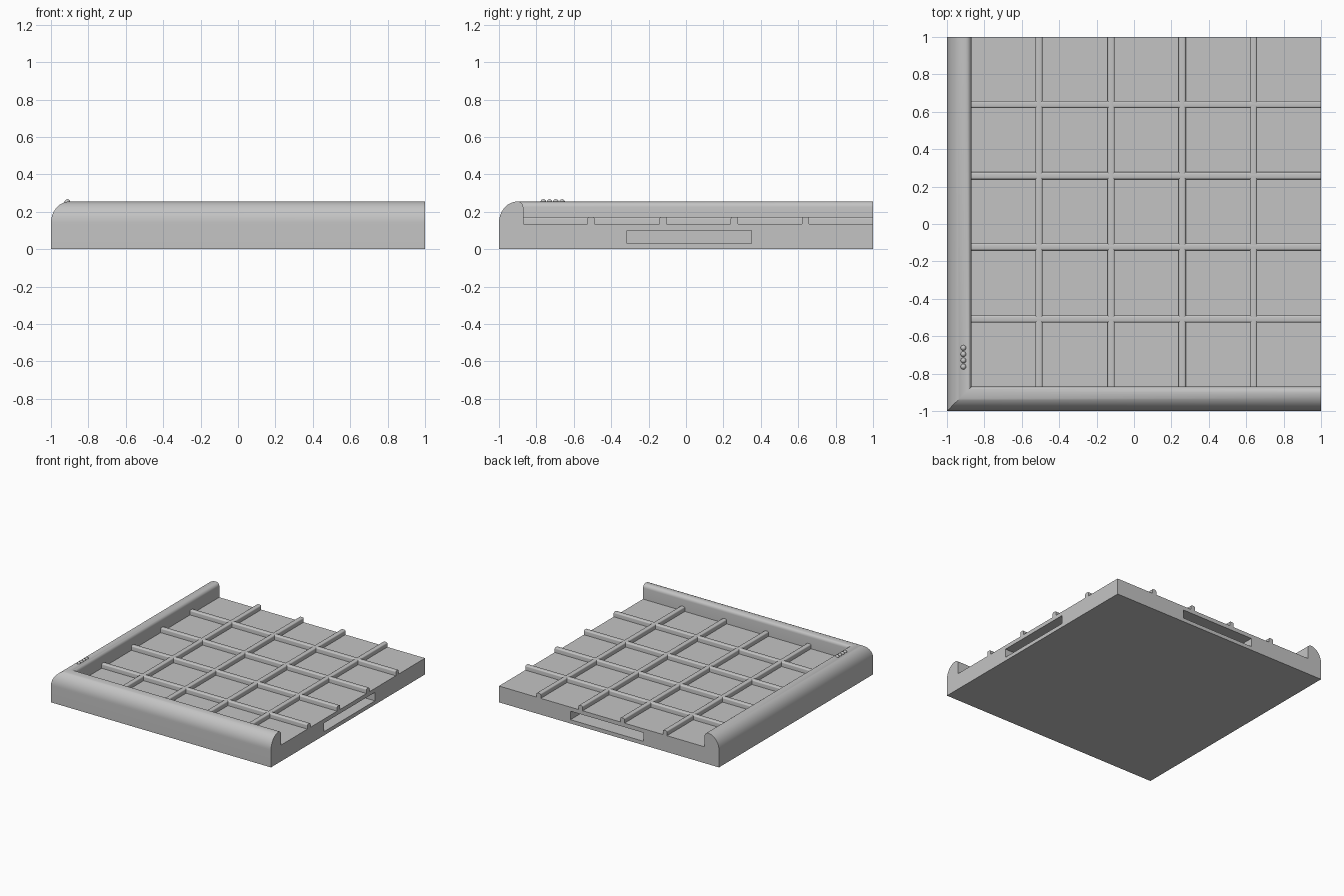
import bpy
import bmesh
from math import sin, cos, pi

FLOOR = 0.134      # height of the tile floor
RIM = 0.13         # rim width
TOP = 0.255        # rim height
RIBS = (-0.508, -0.122, 0.258, 0.639)

cube = bpy.data.objects.get("Cube")
if cube:
    bpy.data.objects.remove(cube, do_unlink=True)

grey = bpy.data.materials.new("plain_grey")
grey.use_nodes = True
colour = (0.55, 0.55, 0.55, 1)
grey.diffuse_color = colour
shader = next(n for n in grey.node_tree.nodes if n.type == 'BSDF_PRINCIPLED')
shader.inputs["Base Color"].default_value = colour


def finish(name, bm, angle=0.6):
    """Turn a bmesh into a smooth-shaded object with sharp edges kept."""
    bmesh.ops.recalc_face_normals(bm, faces=bm.faces)
    mesh = bpy.data.meshes.new(name)
    bm.to_mesh(mesh)
    bm.free()
    mesh.materials.append(grey)
    obj = bpy.data.objects.new(name, mesh)
    bpy.context.collection.objects.link(obj)
    bpy.ops.object.select_all(action='DESELECT')
    bpy.context.view_layer.objects.active = obj
    obj.select_set(True)
    bpy.ops.object.shade_smooth_by_angle(angle=angle)
    return obj


def arc(cx, cz, rx, rz, start, end, steps):
    """Points on an elliptical arc."""
    angles = [start + (end - start) * i / steps for i in range(steps + 1)]
    return [(cx + rx * cos(a), cz + rz * sin(a)) for a in angles]


def loft(bm, rows):
    """Bridge neighbouring rows of vertices with quads."""
    for a, b in zip(rows, rows[1:]):
        for i in range(len(a) - 1):
            bm.faces.new((a[i], a[i + 1], b[i + 1], b[i]))


# Tray: rim profile swept round the mitred corner, closed by floor, ends and base
profile = [(0, 0)]
profile += arc(0.1, 0.14, 0.1, TOP - 0.14, pi, pi / 2, 14)
profile += arc(0.1, TOP - 0.03, 0.03, 0.03, pi / 2, 0, 6)[1:]
profile += [(RIM, FLOOR)]
bm = bmesh.new()
back_end = [bm.verts.new((d - 1, 1, z)) for d, z in profile]
corner = [bm.verts.new((d - 1, d - 1, z)) for d, z in profile]
side_end = [bm.verts.new((1, d - 1, z)) for d, z in profile]
loft(bm, (back_end, corner, side_end))
far_top = bm.verts.new((1, 1, FLOOR))
far_base = bm.verts.new((1, 1, 0))
bm.faces.new((back_end[-1], corner[-1], side_end[-1], far_top))
bm.faces.new((back_end[0], corner[0], side_end[0], far_base))
bm.faces.new(back_end + [far_top, far_base])
bm.faces.new(side_end + [far_top, far_base])
tray = finish("tray", bm)

# Connector slots cut into the two open edges
for name, centre, size in (
        ("side_slot_cutter", (0.95, 0.018, 0.066), (0.5, 0.665, 0.07)),
        ("back_slot_cutter", (0.018, 0.95, 0.066), (0.665, 0.5, 0.07))):
    bpy.ops.mesh.primitive_cube_add(size=1, location=centre)
    cutter = bpy.context.object
    cutter.name = name
    cutter.scale = size
    cutter.hide_render = True
    cutter.data.materials.append(grey)
    cut = tray.modifiers.new(name, 'BOOLEAN')
    cut.operation = 'DIFFERENCE'
    cut.solver = 'EXACT'
    cut.object = cutter
    bpy.context.view_layer.objects.active = tray
    bpy.ops.object.modifier_apply(modifier=cut.name)
    bpy.data.objects.remove(cutter, do_unlink=True)

# Grid ribs with rounded tops, running both ways across the floor
half, height, r = 0.019, 0.172, 0.01
section = [(half, FLOOR - 0.01)]
section += arc(half - r, height - r, r, r, 0, pi / 2, 4)
section += arc(r - half, height - r, r, r, pi / 2, pi, 4)
section += [(-half, FLOOR - 0.01)]


def rib(name, place):
    bm = bmesh.new()
    ends = [[bm.verts.new(place(t, s, z)) for s, z in section]
            for t in (RIM - 1.01, 1)]
    loft(bm, ends)
    for end in ends:
        bm.faces.new(end)
    bm.faces.new((ends[0][0], ends[0][-1], ends[1][-1], ends[1][0]))
    finish(name, bm)


for n, p in enumerate(RIBS, 1):
    rib(f"cross_rib_{n}", lambda t, s, z: (t, p + s, z))
    rib(f"long_rib_{n}", lambda t, s, z: (p + s, t, z))

# Row of four marker beads on the rim
for n in range(4):
    bm = bmesh.new()
    bmesh.ops.create_uvsphere(bm, u_segments=16, v_segments=10, radius=0.015)
    bmesh.ops.translate(bm, verts=bm.verts, vec=(-0.912, -0.763 + 0.0335 * n, 0.252))
    finish(f"marker_bead_{n + 1}", bm, pi)
